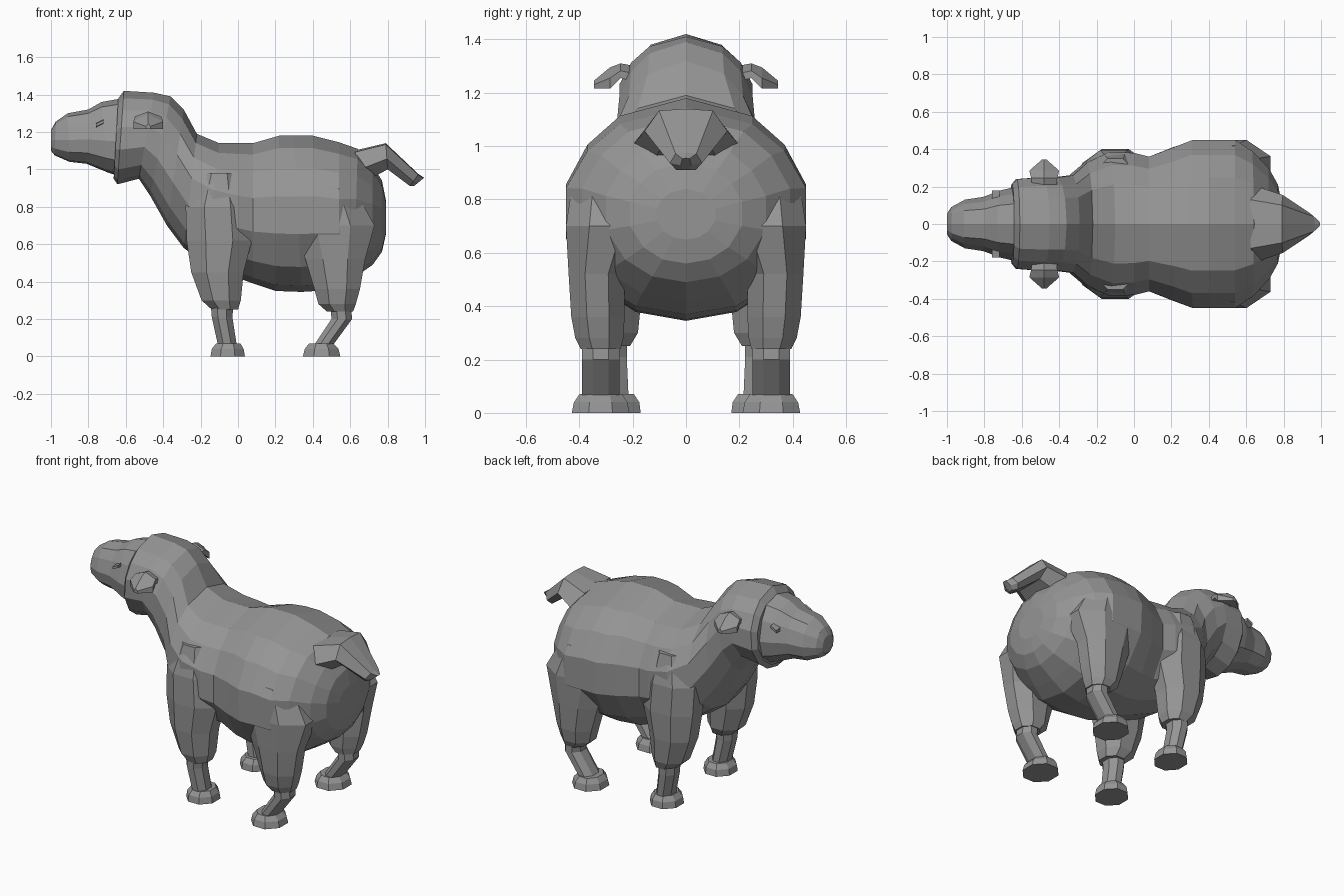
import bpy, bmesh, math

grey = bpy.data.materials.new("plain grey")
grey.diffuse_color = (0.3, 0.3, 0.3, 1)


def loft(name, rings):
    """Skin a list of closed rings of equal length and cap both ends."""
    bm = bmesh.new()
    loops = [[bm.verts.new(p) for p in ring] for ring in rings]
    n = len(loops[0])
    for a, b in zip(loops, loops[1:]):
        for i in range(n):
            j = (i + 1) % n
            bm.faces.new((a[i], a[j], b[j], b[i]))
    bm.faces.new(loops[0])
    bm.faces.new(loops[-1])
    bmesh.ops.recalc_face_normals(bm, faces=bm.faces)
    me = bpy.data.meshes.new(name)
    bm.to_mesh(me)
    bm.free()
    me.materials.append(grey)
    ob = bpy.data.objects.new(name, me)
    bpy.context.collection.objects.link(ob)
    return ob


def section(tx, tz, bx, bz, w, half):
    """Symmetric ring from a top point to a bottom point, half width w."""
    pts = half + [(-u, v) for u, v in half[-2:0:-1]]
    return [(bx + (tx - bx) * v, u * w, bz + (tz - bz) * v) for u, v in pts]


def pillar(cx, cy, z, rx, ry, n=8):
    """Flat-sided horizontal ring for legs and hooves."""
    k = 1 / math.cos(math.pi / n)
    a = [2 * math.pi * (i + 0.5) / n for i in range(n)]
    return [(cx + rx * k * math.cos(t), cy + ry * k * math.sin(t), z) for t in a]


def pair(name, rings):
    """Build a part on both sides of the animal."""
    for side, s in (("left", -1), ("right", 1)):
        loft(f"{side}_{name}", [[(x, y * s, z) for x, y, z in r] for r in rings])


BODY = [(0, 1), (.55, .92), (.82, .79), (1, .61), (1, .37), (.76, .16), (.42, .04), (0, 0)]
HEAD = [(0, 1), (.55, .93), (.82, .74), (1, .45), (.9, .2), (.5, .03), (0, 0)]
TAIL = [(0, 1), (.65, .95), (1, .4), (.6, 0), (0, 0)]

# Woolly hood, neck and body as one skin: top x, z, bottom x, z, half width
fleece = [
    (-.64, 1.38, -.665, .95, .21), (-.61, 1.42, -.645, .92, .24),
    (-.45, 1.41, -.53, .95, .25), (-.36, 1.39, -.47, .86, .25),
    (-.29, 1.32, -.38, .70, .26), (-.22, 1.19, -.29, .58, .33),
    (-.10, 1.14, -.18, .50, .385), (.00, 1.14, .00, .42, .38),
    (.08, 1.14, .08, .39, .36), (.22, 1.18, .20, .35, .41),
    (.30, 1.18, .34, .345, .45), (.40, 1.18, .42, .35, .45),
    (.54, 1.145, .54, .37, .45), (.64, 1.11, .62, .42, .39),
    (.72, 1.02, .72, .49, .30), (.77, .94, .77, .56, .21),
    (.79, .84, .79, .65, .11)]
loft("fleece_body", [section(*r, BODY) for r in fleece])

# Face and muzzle
face = [
    (-1.0, 1.21, -1.0, 1.10, .055), (-.975, 1.255, -.98, 1.075, .09),
    (-.91, 1.30, -.90, 1.04, .13), (-.80, 1.32, -.81, 1.03, .145),
    (-.73, 1.36, -.70, .985, .18), (-.62, 1.38, -.63, .96, .20)]
loft("face", [section(*r, HEAD) for r in face])

# Tail
tail = [(.62, 1.10, .69, .94, .20), (.79, 1.14, .80, 1.00, .155),
        (.965, .975, .92, .91, .06), (.995, .955, .94, .91, .02)]
loft("tail", [section(*r, TAIL) for r in tail])

# Upper legs in wool, then bare shins and hooves: x, y, z, x radius, y radius
pair("front_upper_leg", [pillar(*r) for r in [
    (-.10, .24, .98, .10, .11), (-.11, .26, .80, .17, .135),
    (-.10, .275, .62, .175, .125), (-.11, .28, .45, .14, .115),
    (-.09, .28, .30, .105, .10), (-.07, .285, .25, .07, .075)]])
pair("front_shin", [pillar(*r) for r in [
    (-.085, .29, .27, .06, .07), (-.085, .29, .21, .055, .068),
    (-.055, .28, .05, .05, .065)]])
pair("front_hoof", [pillar(*r) for r in [
    (-.052, .27, .07, .065, .075), (-.055, .27, .04, .085, .095),
    (-.055, .27, 0, .092, .10)]])
pair("hind_upper_leg", [pillar(*r) for r in [
    (.48, .29, .90, .14, .13), (.51, .30, .70, .22, .15),
    (.52, .335, .52, .16, .105), (.53, .33, .36, .122, .10),
    (.53, .325, .28, .10, .09), (.545, .32, .24, .07, .075)]])
pair("hind_shin", [pillar(*r) for r in [
    (.55, .32, .26, .055, .07), (.555, .32, .20, .055, .07),
    (.45, .32, .05, .05, .07)]])
pair("hind_hoof", [pillar(*r) for r in [
    (.445, .32, .07, .065, .08), (.447, .32, .04, .09, .10),
    (.447, .32, 0, .10, .108)]])

# Ears: a short stub bending down into a pointed flap
def ear_ring(y, zt, zb, r):
    return [(-.48 - r, y, zb), (-.48 - r, y, (zt + zb) / 2), (-.48, y, zt),
            (-.48 + r, y, (zt + zb) / 2), (-.48 + r, y, zb)]


pair("ear", [ear_ring(*r) for r in [
    (.19, 1.30, 1.24, .065), (.245, 1.31, 1.255, .07),
    (.285, 1.295, 1.215, .08), (.345, 1.245, 1.215, .012)]])

# Narrow eyelids
pair("eyelid", [[(x, y, 1.25 + h + (x + .73) * .5) for y, h in
                 ((.13, .012), (.178, .008), (.178, -.008), (.13, -.012))]
                for x in (-.76, -.72)])
